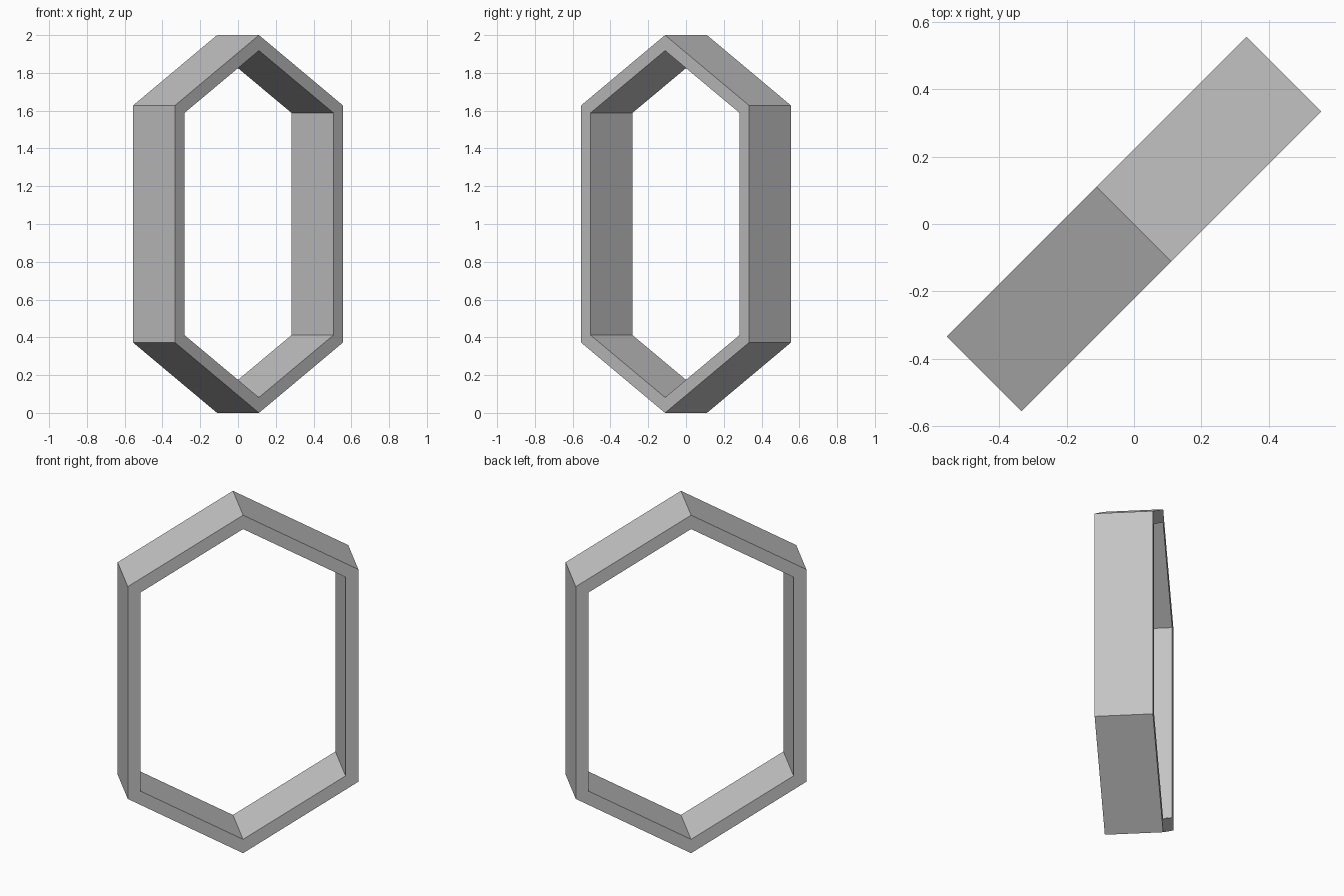
import bpy
import bmesh
from math import radians
from mathutils import Matrix

if "Cube" in bpy.data.objects:
    bpy.data.objects.remove(bpy.data.objects["Cube"], do_unlink=True)

# Single matte grey
grey = bpy.data.materials.new("light_grey")
grey.use_nodes = True
colour = (0.55, 0.55, 0.55, 1)
grey.diffuse_color = colour
grey.node_tree.nodes["Principled BSDF"].inputs["Base Color"].default_value = colour

DEPTH = 0.314
MIDDLE = 1.0


def hexagon(half_width, shoulder, peak):
    """Tall hexagon in the xz plane, centred on the middle height."""
    right = [(0, peak), (half_width, shoulder), (half_width, -shoulder)]
    return right + [(-x, -z) for x, z in right]


outer = hexagon(0.628, 0.628, 1.0)
inner = hexagon(0.558, 0.588, 0.918)

# Hexagonal ring: four loops bridged into a closed band
bm = bmesh.new()
loops = []
for outline, y in ((outer, -DEPTH / 2), (outer, DEPTH / 2),
                   (inner, DEPTH / 2), (inner, -DEPTH / 2)):
    loops.append([bm.verts.new((x, y, z + MIDDLE)) for x, z in outline])
for k, loop in enumerate(loops):
    following = loops[(k + 1) % len(loops)]
    for i in range(len(loop)):
        j = (i + 1) % len(loop)
        bm.faces.new((loop[i], loop[j], following[j], following[i]))

# Turn the ring diagonally
bm.transform(Matrix.Rotation(radians(45), 4, "Z"))
bmesh.ops.recalc_face_normals(bm, faces=bm.faces)

mesh = bpy.data.meshes.new("hexagonal_frame")
bm.to_mesh(mesh)
bm.free()
mesh.materials.append(grey)
frame = bpy.data.objects.new("hexagonal_frame", mesh)
bpy.context.collection.objects.link(frame)
